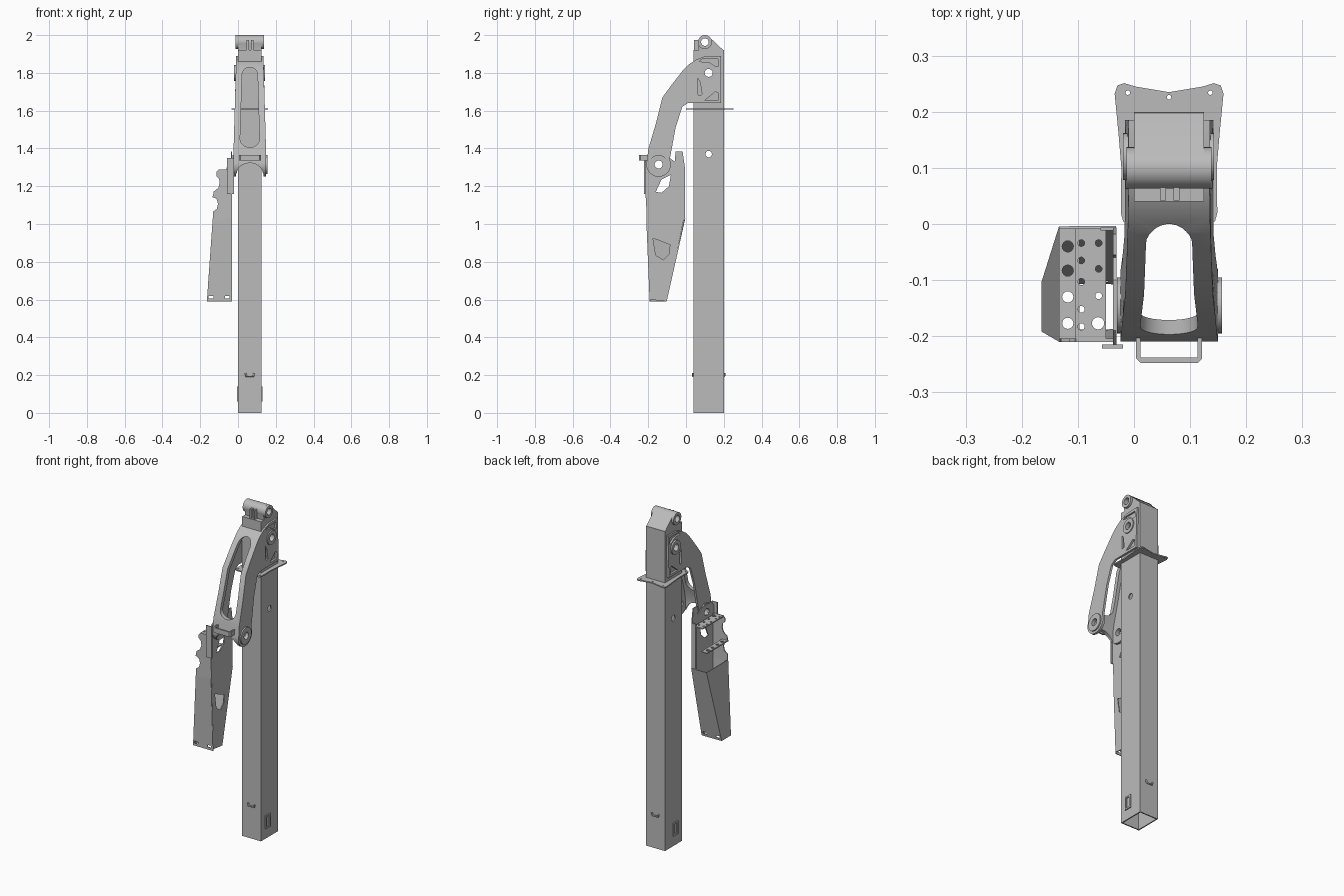
import bpy, bmesh, math
from mathutils import Vector

cube = bpy.data.objects.get("Cube")
if cube:
    bpy.data.objects.remove(cube, do_unlink=True)

grey = bpy.data.materials.new("plain grey metal")
grey.use_nodes = True
COLOUR = (0.5, 0.5, 0.5, 1)
grey.diffuse_color = COLOUR
grey.node_tree.nodes["Principled BSDF"].inputs["Base Color"].default_value = COLOUR

MID = 0.0625            # centre plane of post and arm
AXES = {"x": lambda a, b, t: (t, a, b),
        "y": lambda a, b, t: (a, t, b),
        "z": lambda a, b, t: (a, b, t)}


def add(name, bm):
    bmesh.ops.recalc_face_normals(bm, faces=bm.faces)
    mesh = bpy.data.meshes.new(name)
    bm.to_mesh(mesh)
    bm.free()
    mesh.materials.append(grey)
    obj = bpy.data.objects.new(name, mesh)
    bpy.context.collection.objects.link(obj)
    return obj


def prism(name, pts, axis, lo, hi):
    """Extrude a flat outline along an axis."""
    bm = bmesh.new()
    place = AXES[axis]
    ends = [[bm.verts.new(place(a, b, t)) for a, b in pts] for t in (lo, hi)]
    bm.faces.new(ends[0])
    bm.faces.new(ends[1])
    for i in range(len(pts)):
        j = (i + 1) % len(pts)
        bm.faces.new((ends[0][i], ends[0][j], ends[1][j], ends[1][i]))
    return add(name, bm)


def rect(a0, a1, b0, b1):
    return [(a0, b0), (a1, b0), (a1, b1), (a0, b1)]


def arc(ca, cb, r, start=0, sweep=360, n=32):
    last = n if sweep == 360 else n - 1
    return [(ca + r * math.cos(math.radians(start + sweep * i / last)),
             cb + r * math.sin(math.radians(start + sweep * i / last))) for i in range(n)]


def box(name, x, y, z):
    return prism(name, rect(*x, *y), "z", *z)


def cut(obj, pts, axis, lo, hi):
    tool = prism("cutter", pts, axis, lo, hi)
    tool.hide_render = True
    mod = obj.modifiers.new("cut", "BOOLEAN")
    mod.operation, mod.solver, mod.object = "DIFFERENCE", "EXACT", tool
    bpy.context.view_layer.objects.active = obj
    bpy.ops.object.modifier_apply(modifier=mod.name)
    bpy.data.objects.remove(tool, do_unlink=True)


def ring(name, y, z, r, hole, lo, hi):
    obj = prism(name, arc(y, z, r), "x", lo, hi)
    cut(obj, arc(y, z, hole), "x", lo - 1, hi + 1)
    return obj


# Hollow square post with through holes
HEAD, ELBOW = (0.12, 1.8), (-0.145, 1.315)
post = box("post", (0, 0.125), (0.04, 0.2), (0, 1.92))
cut(post, rect(0.007, 0.118, 0.047, 0.193), "z", -1, 1.913)
for y, z, r in ((0.12, 1.37, 0.017), (*HEAD, 0.021)):
    cut(post, arc(y, z, r), "x", -1, 1)

# Waisted collar plate around the post
half = [(0, 0.235), (0.06, 0.245), (0.08, 0.251), (0.092, 0.247), (0.097, 0.232),
        (0.09, 0.16), (0.085, 0.1), (0.086, 0.02), (0.082, 0.005), (0.07, 0)]
outline = [(MID + a, b) for a, b in half] + [(MID - a, b) for a, b in half[:0:-1]]
collar = prism("collar_plate", outline, "z", 1.605, 1.612)
for x, y in ((-0.011, 0.234), (MID, 0.226), (0.136, 0.234), (-0.011, 0.017), (0.136, 0.017)):
    cut(collar, arc(x, y, 0.004, n=16), "z", 1, 2)

# Raised slot frames and loops near the foot
for side, x in (("left", (0.124, 0.131)), ("right", (-0.006, 0.001))):
    frame = box("slot_frame_" + side, x, (0.08, 0.125), (0.06, 0.14))
    cut(frame, rect(0.09, 0.115, 0.07, 0.13), "x", -1, 1)
for side, y in (("front", 0.037), ("back", 0.203)):
    curve = bpy.data.curves.new("foot_loop_" + side, "CURVE")
    curve.dimensions, curve.bevel_depth, curve.use_fill_caps = "3D", 0.005, True
    path = [(0.04, 0.21), (0.044, 0.195), (0.081, 0.195), (0.085, 0.21)]
    line = curve.splines.new("POLY")
    line.points.add(len(path) - 1)
    for p, (x, z) in zip(line.points, path):
        p.co = (x, y, z, 1)
    curve.materials.append(grey)
    bpy.context.collection.objects.link(bpy.data.objects.new("foot_loop_" + side, curve))

# Top cap: barrel blending down to the back of the post
BARREL = (0.1, 1.963)
cap = prism("top_cap", [(0.2, 1.918)] + arc(*BARREL, 0.037, 62, 138, 20) + [(0.068, 1.918)],
            "x", 0, 0.125)
cut(cap, arc(*BARREL, 0.02), "x", -1, 1)
for side, lo, hi in (("right", -0.013, 0), ("left", 0.125, 0.138)):
    ring("barrel_end_" + side, *BARREL, 0.037, 0.02, lo, hi)
for i, x in enumerate((0.046, 0.07)):
    box(f"cap_lug_{i}", (x, x + 0.011), (0.042, 0.08), (1.918, 1.975))

# Arm: curved channel, open at the back, with a long window in its face
outer = [(-0.2, 1.395), (-0.16, 1.53), (-0.125, 1.67), (-0.07, 1.745), (-0.015, 1.815),
         (0.015, 1.845), (0.05, 1.868), (0.1, 1.888)]
inner = [(0.185, 1.89), (0.185, 1.64), (0.01, 1.64), (-0.02, 1.62), (-0.055, 1.51)]
arm = prism("arm", outer + inner + arc(*ELBOW, 0.065, 25, -225, 18), "x", MID - 0.0725, MID + 0.0725)
inside = [(y + 0.022, z - 0.012) for y, z in [(-0.212, 1.1), (-0.212, 1.34)] + outer]
cut(arm, inside + [(0.4, 1.876), (0.4, 1.1)], "x", MID - 0.061, MID + 0.061)
window = arc(MID, 1.79, 0.04, 0, 180, 14) + arc(MID, 1.45, 0.044, 180, 180, 14)
cut(arm, window, "y", -1, 1)
cut(arm, arc(MID, 1.265, 0.058, 0, 180, 16) + [(MID - 0.058, 1), (MID + 0.058, 1)], "y", -1, 1)
for y, z in (HEAD, ELBOW):
    cut(arm, arc(y, z, 0.021), "x", -1, 1)
for pocket in ([(0.07, 1.86), (0.085, 1.873), (0.17, 1.873), (0.17, 1.835), (0.155, 1.835), (0.125, 1.855)],
               [(0.1, 1.655), (0.17, 1.655), (0.17, 1.695), (0.155, 1.7)],
               [(0.065, 1.68), (0.085, 1.685), (0.075, 1.75), (0.062, 1.77)]):
    cut(arm, pocket, "x", -1, 1)
# widen the arm towards the elbow
for v in arm.data.vertices:
    t = min(max((1.86 - v.co.z) / 0.5, 0), 1)
    v.co.x = MID + (v.co.x - MID) * (1 + 0.2 * t)

# Pivot bosses
for side, lo, hi in (("right", -0.02, 0), ("left", 0.125, 0.143)):
    ring("head_boss_" + side, *HEAD, 0.042, 0.021, lo, hi)
for side, lo, hi in (("right", -0.03, -0.012), ("left", 0.137, 0.157)):
    ring("elbow_boss_" + side, *ELBOW, 0.05, 0.021, lo, hi)

# Strap handle on the arm face
strap = [(0.004, -0.2), (0.004, -0.24), (0.012, -0.248), (0.113, -0.248), (0.121, -0.24), (0.121, -0.2),
         (0.113, -0.2), (0.113, -0.238), (0.012, -0.238), (0.012, -0.2)]
prism("strap_handle", strap, "z", 1.335, 1.365)

# Hanging bracket: inner side plate
plate = prism("bracket_side_plate", [
    (-0.19, 0.6), (-0.105, 0.59), (-0.006, 1.05), (-0.006, 1.3), (-0.018, 1.385), (-0.055, 1.385),
    (-0.06, 1.33), (-0.1, 1.36), (-0.19, 1.36), (-0.215, 1.33), (-0.215, 1.17), (-0.205, 1.0)],
    "x", -0.037, -0.031)
cut(plate, arc(*ELBOW, 0.021), "x", -1, 1)
cut(plate, [(-0.16, 1.17), (-0.13, 1.165), (-0.09, 1.2), (-0.08, 1.26), (-0.13, 1.235)], "x", -1, 1)
cut(plate, [(-0.175, 0.925), (-0.085, 0.89), (-0.09, 0.84), (-0.12, 0.81), (-0.16, 0.835)], "x", -1, 1)
prism("bracket_front_flange", rect(-0.057, -0.02, 1.16, 1.35), "y", -0.222, -0.215)

# Tapered sleeve, open above and below
bm = bmesh.new()
levels = [[bm.verts.new((x, y, z)) for x, y in rect(x0, -0.032, y0, y1)]
          for x0, y0, y1, z in ((-0.163, -0.19, -0.105, 0.59), (-0.132, -0.208, -0.006, 1.03))]
for i in (0, 2, 3):
    j = (i + 1) % 4
    bm.faces.new((levels[0][i], levels[0][j], levels[1][j], levels[1][i]))
sleeve = add("bracket_sleeve", bm)
thick = sleeve.modifiers.new("thickness", "SOLIDIFY")
thick.thickness, thick.offset = 0.005, 0
bpy.context.view_layer.objects.active = sleeve
bpy.ops.object.modifier_apply(modifier=thick.name)
for x in (-0.143, -0.057):
    cut(sleeve, rect(x - 0.012, x + 0.012, 0.605, 0.618), "y", -1, 0)

# Scalloped front panel and narrow back flange
scallops = [(-0.034, 1.02), (-0.132, 1.02), (-0.132, 1.065), (-0.112, 1.08), (-0.106, 1.105),
            (-0.112, 1.13), (-0.132, 1.145), (-0.13, 1.17), (-0.105, 1.19), (-0.097, 1.215),
            (-0.1, 1.24), (-0.115, 1.255), (-0.115, 1.275), (-0.103, 1.288), (-0.034, 1.288)]
prism("bracket_front_panel", scallops, "y", -0.21, -0.204)
prism("bracket_back_flange", rect(-0.06, -0.034, 1.02, 1.3), "y", -0.012, -0.006)

# Perforated shelves
shelves = [box("upper_shelf", (-0.105, -0.05), (-0.21, -0.008), (1.28, 1.287)),
           box("lower_shelf", (-0.134, -0.097), (-0.21, -0.008), (1.14, 1.147))]
holes = [(-0.118, y, 0.01) for y in (-0.04, -0.083, -0.13, -0.177)]
holes += [(-0.094, y, 0.006) for y in (-0.034, -0.065, -0.103, -0.152, -0.183)]
holes += [(-0.063, y, 0.006) for y in (-0.034, -0.08, -0.128)] + [(-0.064, -0.177, 0.011)]
for x, y, r in holes:
    cut(shelves[0 if x > -0.1 else 1], arc(x, y, r, n=16), "z", 1, 2)

# Smooth curved surfaces, keep edges crisp
bpy.ops.object.select_all(action="DESELECT")
for obj in bpy.context.collection.objects:
    if obj.type == "MESH" and grey.name in obj.data.materials:
        obj.select_set(True)
        bpy.context.view_layer.objects.active = obj
bpy.ops.object.shade_smooth_by_angle(angle=math.radians(25))
